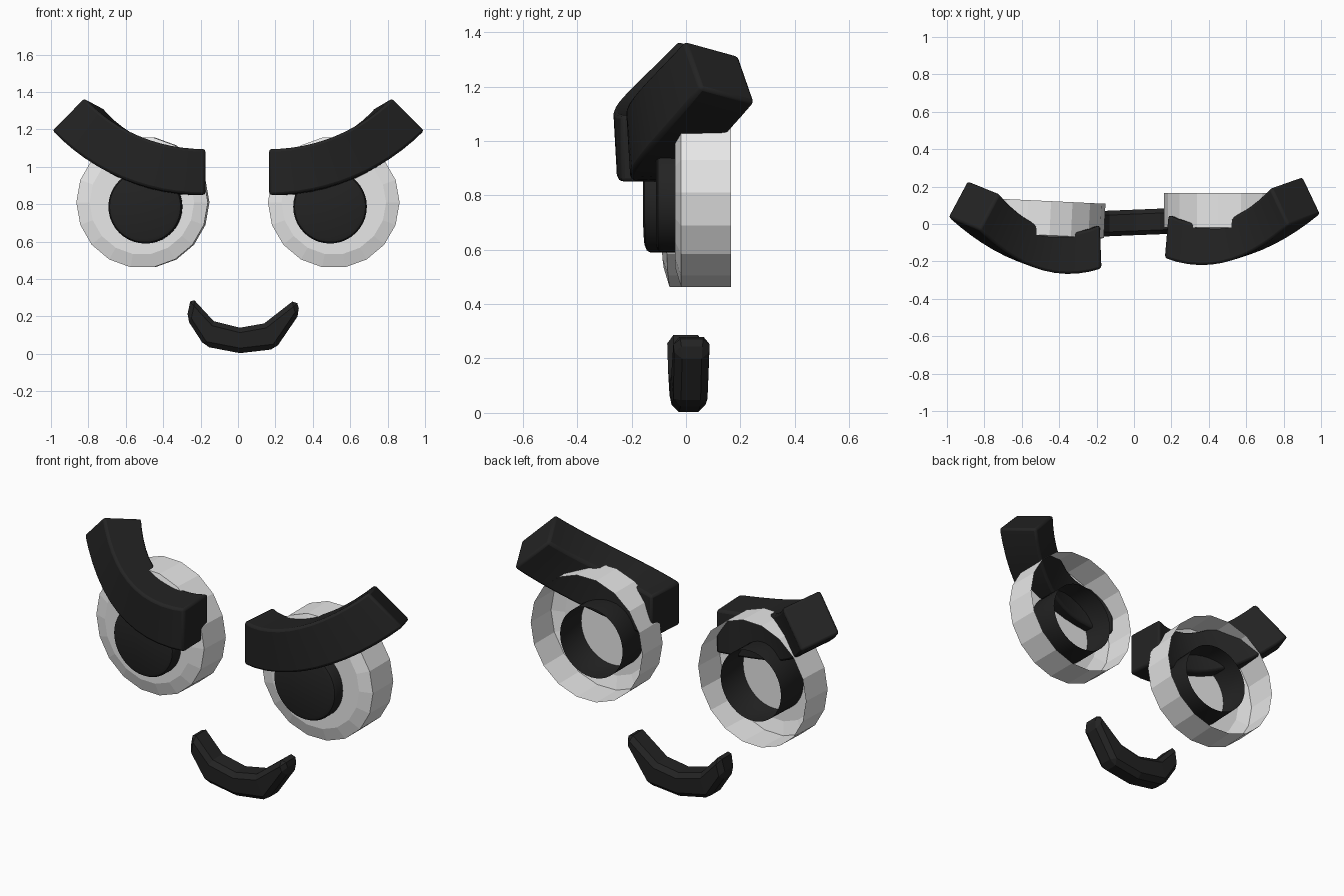
import bpy, bmesh, math
from mathutils import Matrix, Vector

cube = bpy.data.objects.get("Cube")
if cube:
    bpy.data.objects.remove(cube, do_unlink=True)


def material(name, value):
    mat = bpy.data.materials.new(name)
    mat.use_nodes = True
    color = (value, value, value, 1)
    mat.diffuse_color = color
    mat.node_tree.nodes["Principled BSDF"].inputs["Base Color"].default_value = color
    return mat


BLACK = material("soft black", 0.017)
WHITE = material("eye white", 0.8)


def loft(name, rings, mat, cap_start, cap_end, matrix=Matrix(), bevel=0, segments=1, smooth=True):
    """Join rings of points into a skin, with optional end caps and bevel."""
    bm = bmesh.new()
    loops = [[bm.verts.new(matrix @ Vector(p)) for p in ring] for ring in rings]
    for a, b in zip(loops, loops[1:]):
        for i in range(len(a)):
            j = (i + 1) % len(a)
            bm.faces.new((a[i], a[j], b[j], b[i]))
    if cap_start:
        bm.faces.new(loops[0][::-1])
    if cap_end:
        bm.faces.new(loops[-1])
    bmesh.ops.recalc_face_normals(bm, faces=bm.faces)
    mesh = bpy.data.meshes.new(name)
    bm.to_mesh(mesh)
    bm.free()
    mesh.materials.append(mat)
    obj = bpy.data.objects.new(name, mesh)
    bpy.context.collection.objects.link(obj)
    if smooth:
        bpy.ops.object.select_all(action='DESELECT')
        obj.select_set(True)
        bpy.context.view_layer.objects.active = obj
        bpy.ops.object.shade_smooth_by_angle(angle=math.radians(35))
    if bevel:
        mod = obj.modifiers.new("rounded edges", 'BEVEL')
        mod.width = bevel
        mod.segments = segments
        mod.limit_method = 'ANGLE'
        mod.angle_limit = math.radians(35)
    return obj


def circle(x, z, y, radius, sides):
    return [(x + radius * math.cos(math.tau * i / sides), y,
             z + radius * math.sin(math.tau * i / sides)) for i in range(sides)]


def brow_section(t):
    """Rectangle at fraction t along an arc that also sweeps backwards."""
    angle = t * math.radians(45)
    s, c = math.sin(angle), math.cos(angle)
    x = 0.165 + 1.18 * s
    u = (x - 0.16) / 0.84
    low = Vector((x, -0.18 - 0.2165 * u + 0.4515 * u * u, 2.03 - 1.18 * c))
    rise = Vector((-0.245 * s, -0.06 * t, 0.245 * c))
    depth = Vector((0.02, 0.23, 0)).lerp(Vector((-0.095, 0.2, -0.055)), t)
    return [low, low + rise, low + rise + depth, low + depth]


EYE_X, EYE_Z = 0.512, 0.81
mirrored = (Matrix.Translation((-EYE_X, -0.04, 0)) @ Matrix.Rotation(math.radians(-2.7), 4, 'Z')
            @ Matrix.Translation((EYE_X, 0, 0)) @ Matrix.Scale(-1, 4, (1, 0, 0)))

for side, matrix in (("left", Matrix()), ("right", mirrored)):
    # Faceted cup, open at the back
    cup = [(0.165, 0.352), (-0.018, 0.352), (-0.04, 0.28)]
    loft(side + "_eye", [circle(EYE_X, EYE_Z, y, r, 18) for y, r in cup],
         WHITE, False, True, matrix, smooth=False)
    # Round pupil tube, closed at the front
    tube = [(0.15, 0.197), (-0.09, 0.197), (-0.103, 0.19), (-0.11, 0.172)]
    loft(side + "_pupil", [circle(0.492, 0.787, y, r, 40) for y, r in tube],
         BLACK, False, True, matrix)
    # Heavy curved brow
    loft(side + "_brow", [brow_section(i / 12) for i in range(13)],
         BLACK, True, True, matrix, bevel=0.014, segments=2)

# Chunky smile: top and bottom points of each section
smile = [((-0.25, 0.305), (-0.275, 0.19)), ((-0.13, 0.175), (-0.178, 0.04)),
         ((0.01, 0.14), (0.01, 0.004)), ((0.14, 0.163), (0.2, 0.026)),
         ((0.31, 0.295), (0.332, 0.22))]
rings = []
for (tx, tz), (bx, bz) in smile:
    rings.append([(bx, -0.052 + 0.04 * bx, bz), (tx, -0.062 + 0.04 * tx, tz),
                  (tx, 0.078 + 0.04 * tx, tz), (bx, 0.07 + 0.04 * bx, bz)])
loft("mouth", rings, BLACK, True, True, bevel=0.025, smooth=False)
